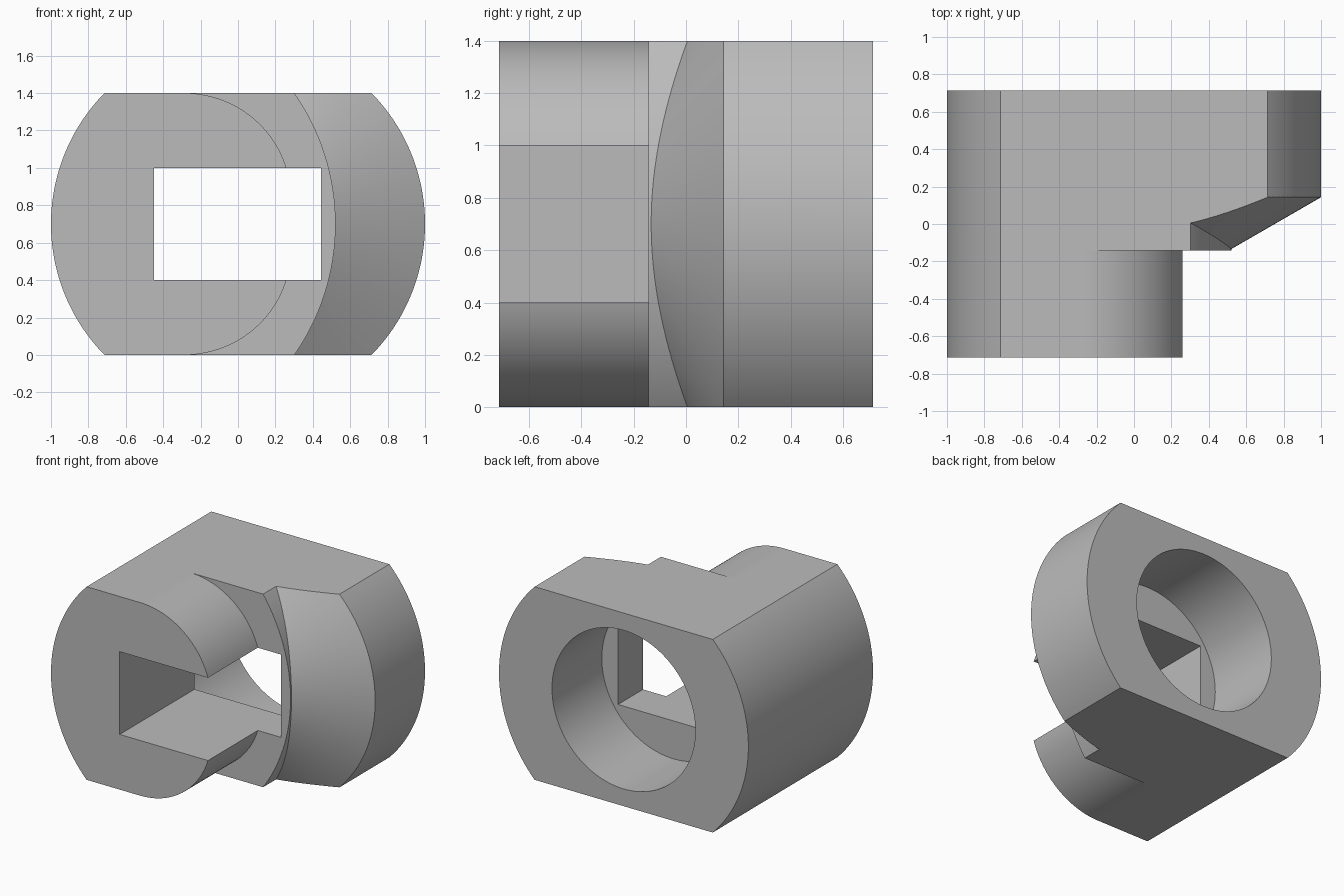
import bpy, bmesh
from math import pi, cos, sin, sqrt, radians, asin

if "Cube" in bpy.data.objects:
    bpy.data.objects.remove(bpy.data.objects["Cube"], do_unlink=True)

H = 1.4            # height between the two flats
MID = H / 2        # height of the main axis
HALF = 0.714       # half the depth
STEP = 0.143       # half thickness of the web
SEG = 160

grey = bpy.data.materials.new("plain_grey")
grey.use_nodes = True
grey.diffuse_color = (0.5, 0.5, 0.5, 1)
grey.node_tree.nodes["Principled BSDF"].inputs["Base Color"].default_value = (0.5, 0.5, 0.5, 1)


def arc(cx, cz, r, a0, a1, n):
    return [(cx + r * cos(a0 + (a1 - a0) * i / n), cz + r * sin(a0 + (a1 - a0) * i / n))
            for i in range(n + 1)]


def circle(cx, r):
    return arc(cx, MID, r, 0, 2 * pi, SEG)[:-1]


def loft(name, front, y0, back, y1):
    """Solid between two matching x-z outlines at depths y0 and y1."""
    bm = bmesh.new()
    a = [bm.verts.new((x, y0, z)) for x, z in front]
    b = [bm.verts.new((x, y1, z)) for x, z in back]
    bm.faces.new(a)
    bm.faces.new(b[::-1])
    n = len(a)
    for i in range(n):
        j = (i + 1) % n
        bm.faces.new((a[j], a[i], b[i], b[j]))
    bmesh.ops.recalc_face_normals(bm, faces=bm.faces)
    mesh = bpy.data.meshes.new(name)
    bm.to_mesh(mesh)
    bm.free()
    mesh.materials.append(grey)
    obj = bpy.data.objects.new(name, mesh)
    bpy.context.collection.objects.link(obj)
    return obj


def prism(name, outline, y0, y1):
    return loft(name, outline, y0, outline, y1)


def rect(x0, x1, z0, z1):
    return [(x0, z0), (x1, z0), (x1, z1), (x0, z1)]


def cut(target, tool):
    mod = target.modifiers.new("cut", 'BOOLEAN')
    mod.operation = 'DIFFERENCE'
    mod.solver = 'EXACT'
    mod.object = tool
    bpy.context.view_layer.objects.active = target
    bpy.ops.object.modifier_apply(modifier=mod.name)
    bpy.data.objects.remove(tool, do_unlink=True)


# Main body: round bar with flats at top and bottom
a = asin(MID)
outline = arc(0, MID, 1, -a, a, 64) + arc(0, MID, 1, pi - a, pi + a, 64)
body = prism("slotted_body", outline, -HALF, HALF)

# Conical shoulder on the left side, kept inside a cone or an upright curved wall
shoulder = prism("shoulder_cutter", rect(0.1, 1.5, -0.3, 1.7), -1, 0.3)
slope = sqrt(3)
r_at = lambda y: 1 + (y - STEP) * slope
cut(shoulder, loft("cone", circle(0, r_at(-0.4)), -0.4, circle(0, r_at(0.5)), 0.5))
cut(shoulder, prism("curved_wall", circle(-0.7, 1.222), -1.2, 0.6))
cut(body, shoulder)

# Front jaw: rounded corners, everything outside them removed
R, CX = 0.571, -0.286
b = asin((0.3 - MID + R) / R)
relief = (arc(CX, R, R, -pi / 2, -b, 32) + arc(CX, H - R, R, b, pi / 2, 32)
          + [(CX, 1.7), (1.5, 1.7), (1.5, -0.3), (CX, -0.3)])
cut(body, prism("jaw_relief", relief, -1, -STEP))

# Round bore from the back and rectangular window through the web
cut(body, prism("bore", circle(0, 0.575), STEP, 1))
cut(body, prism("window", rect(-0.449, 0.445, 0.4, 1.0), -1, 0.4))

# Smooth curved walls, keep the planar faces flat
bpy.ops.object.select_all(action='DESELECT')
body.select_set(True)
bpy.context.view_layer.objects.active = body
bpy.ops.object.shade_smooth_by_angle(angle=radians(25))
for p in body.data.polygons:
    if max(abs(c) for c in p.normal) > 0.99999:
        p.use_smooth = False
